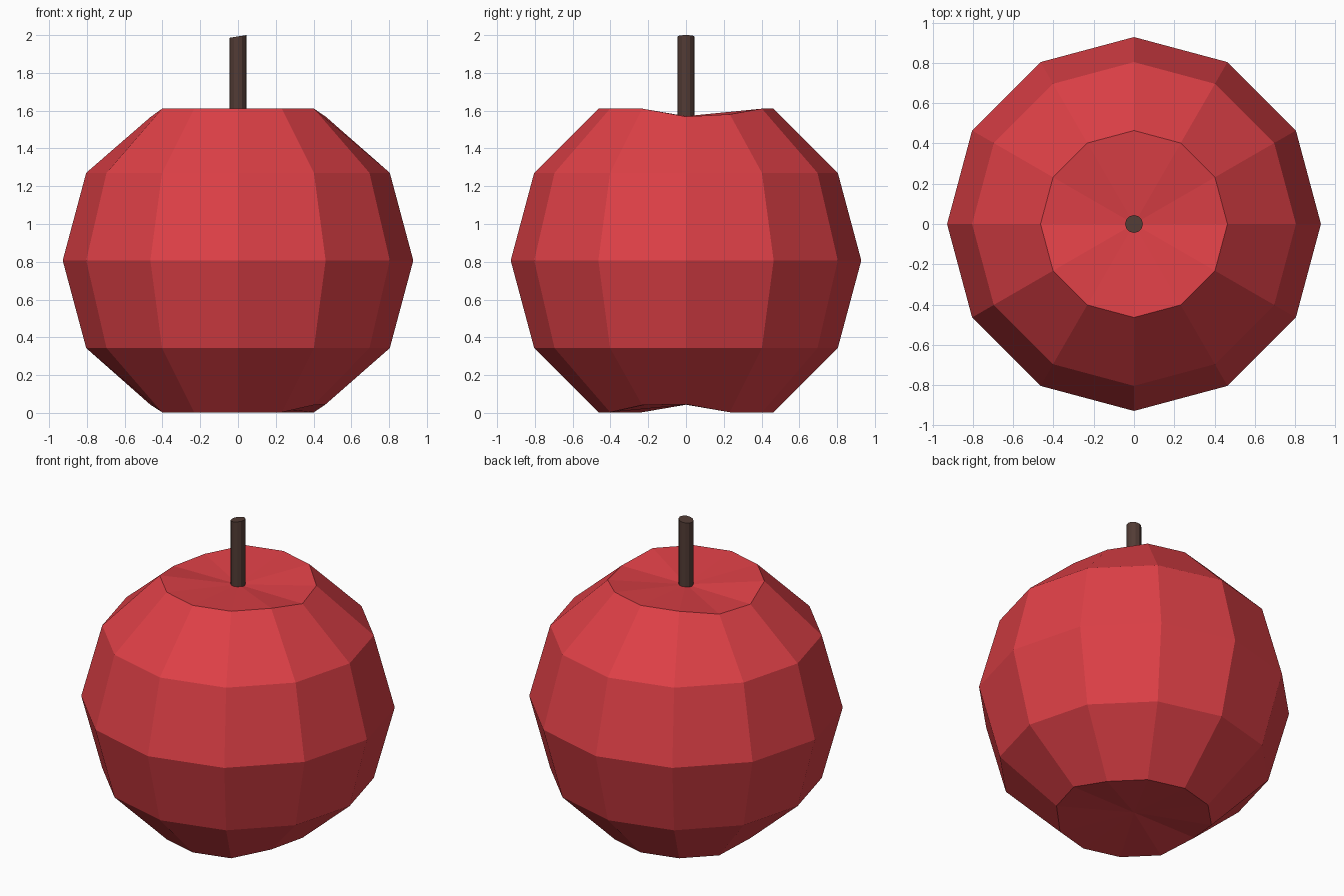
import bpy, bmesh, math

if "Cube" in bpy.data.objects:
    bpy.data.objects.remove(bpy.data.objects["Cube"], do_unlink=True)


def make_material(name, color):
    mat = bpy.data.materials.new(name)
    mat.use_nodes = True
    mat.diffuse_color = color
    bsdf = next(n for n in mat.node_tree.nodes if n.type == 'BSDF_PRINCIPLED')
    bsdf.inputs["Base Color"].default_value = color
    return mat


def finish(name, bm, mat):
    bmesh.ops.recalc_face_normals(bm, faces=bm.faces)
    mesh = bpy.data.meshes.new(name)
    bm.to_mesh(mesh)
    bm.free()
    mesh.materials.append(mat)
    obj = bpy.data.objects.new(name, mesh)
    bpy.context.collection.objects.link(obj)
    return obj


red = make_material("apple red", (0.73, 0.051, 0.062, 1))
brown = make_material("stem brown", (0.085, 0.045, 0.036, 1))

RADIUS, CENTRE, DIP = 0.928, 0.807, 0.04

# Fruit body: low-poly sphere with both poles pushed in to shallow dishes
bm = bmesh.new()
bmesh.ops.create_uvsphere(bm, u_segments=12, v_segments=6, radius=RADIUS)
rim_height = RADIUS * math.cos(math.radians(30))

# Uneven rim: these points (by angle in degrees) sink into the dishes
top_sink = {0: 0.042, 30: 0.03, 150: 0.038, 180: 0.045}
bottom_sink = {0: 0.042, -30: 0.038, 180: 0.04}
for v in bm.verts:
    x, y, z = v.co
    side = 1 if z > 0 else -1
    if math.hypot(x, y) < 0.01:
        v.co.z = side * (rim_height - DIP)
    elif abs(z) > rim_height - 0.01:
        angle = round(math.degrees(math.atan2(y, x)))
        angle = 180 if angle == -180 else angle
        sink = top_sink if side > 0 else bottom_sink
        v.co.z -= side * sink.get(angle, 0)
bmesh.ops.translate(bm, verts=bm.verts, vec=(0, 0, CENTRE))
finish("apple_body", bm, red)

# Stem: thin rod whose cut top tilts slightly
bm = bmesh.new()
bmesh.ops.create_cone(bm, cap_ends=True, segments=12, radius1=0.044, radius2=0.044, depth=0.48)
bmesh.ops.translate(bm, verts=bm.verts, vec=(0, 0, 1.753))
for v in bm.verts:
    if v.co.z > 1.8:
        v.co.z += 0.16 * v.co.x
finish("stem", bm, brown)
